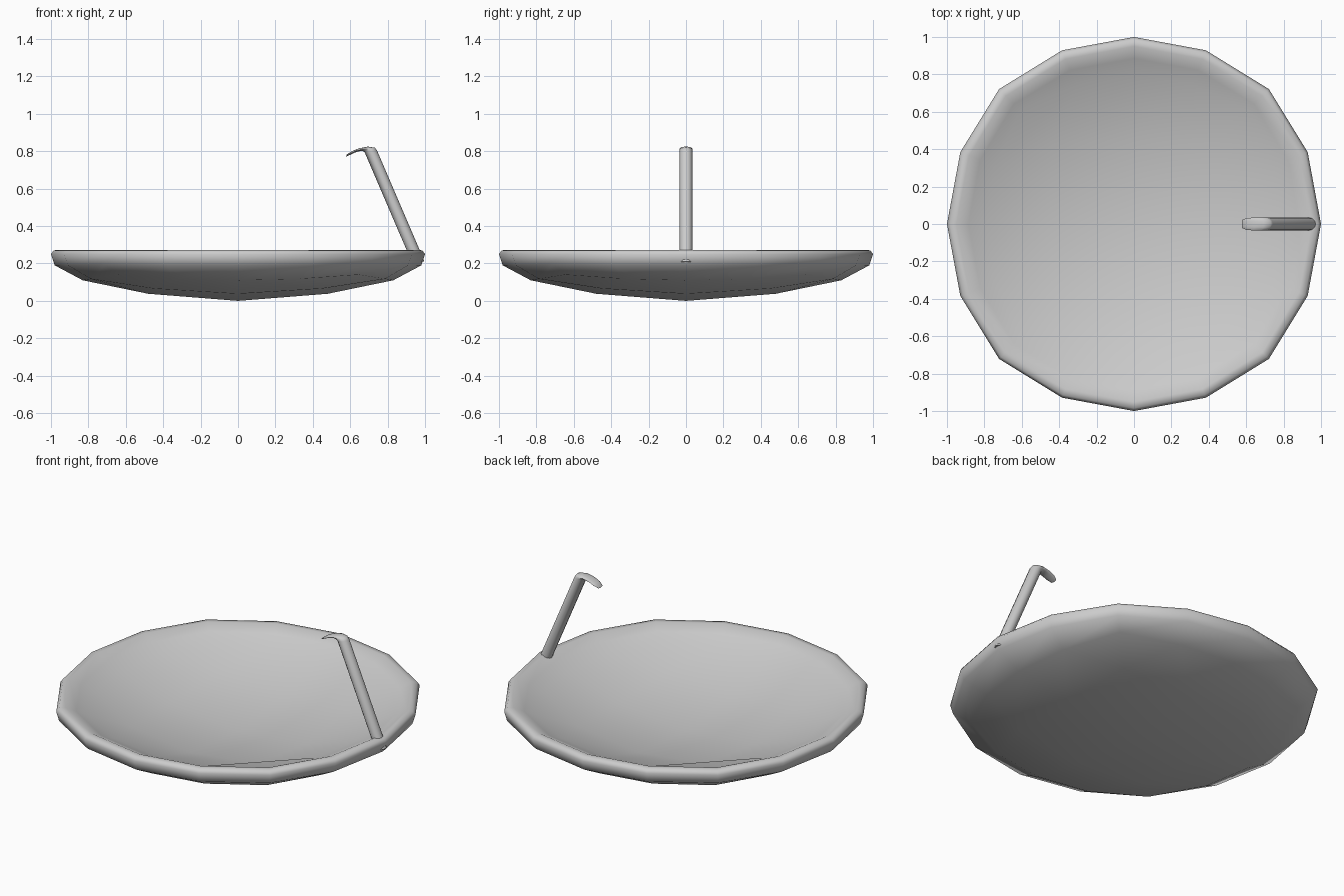
import bpy, bmesh, math

if "Cube" in bpy.data.objects:
    bpy.data.objects.remove(bpy.data.objects["Cube"])

SIDES = 16


def finish(bm, name, angle):
    bmesh.ops.recalc_face_normals(bm, faces=bm.faces[:])
    mesh = bpy.data.meshes.new(name)
    bm.to_mesh(mesh)
    bm.free()
    obj = bpy.data.objects.new(name, mesh)
    bpy.context.collection.objects.link(obj)
    bpy.ops.object.select_all(action='DESELECT')
    obj.select_set(True)
    bpy.context.view_layer.objects.active = obj
    bpy.ops.object.shade_smooth_by_angle(angle=math.radians(angle))


def bridge(bm, a, b):
    n = len(a)
    for i in range(n):
        j = (i + 1) % n
        bm.faces.new((a[i], a[j], b[j], b[i]))


def bowl_ring(bm, r, z, bulge, lift):
    """Ring slightly squared: pushed out and up at the diagonals."""
    ring = []
    for i in range(SIDES):
        t = 2 * math.pi * i / SIDES
        s = math.sin(2 * t) ** 4
        rr = r * (1 + bulge * s)
        ring.append(bm.verts.new((rr * math.cos(t), rr * math.sin(t), z + lift * s)))
    return ring


def grid_cap(bm, ring, r, z, corner_r, corner_z, pole_z):
    """Fill a 16-sided ring with a curved 4 x 4 grid."""
    grid = {(0, 0): bm.verts.new((0, 0, pole_z))}
    for i, v in enumerate(ring):
        t = 2 * math.pi * i / SIDES
        m = max(abs(math.cos(t)), abs(math.sin(t)))
        grid[round(2 * math.cos(t) / m), round(2 * math.sin(t) / m)] = v
    for x in (-1, 0, 1):
        for y in (-1, 0, 1):
            if x and y:
                grid[x, y] = bm.verts.new((x * corner_r, y * corner_r, corner_z))
            elif x or y:
                grid[x, y] = bm.verts.new((x * r, y * r, z))
    for x in range(-2, 2):
        for y in range(-2, 2):
            bm.faces.new((grid[x, y], grid[x + 1, y],
                          grid[x + 1, y + 1], grid[x, y + 1]))


# Shallow bowl: underside, rounded rim, then the dished inside
profile = [(0.83, 0.11, 0.10, 0.03), (0.98, 0.19, 0.025, 0.005),
           (1.0, 0.25, 0.02, 0), (0.985, 0.27, 0.02, 0),
           (0.95, 0.273, 0.02, 0), (0.885, 0.243, 0.025, 0),
           (0.79, 0.20, 0.09, 0.025)]
bm = bmesh.new()
rings = [bowl_ring(bm, *p) for p in profile]
for a, b in zip(rings, rings[1:]):
    bridge(bm, a, b)
grid_cap(bm, rings[0], 0.48, 0.038, 0.45, 0.066, 0.0)
grid_cap(bm, rings[-1], 0.46, 0.095, 0.43, 0.13, 0.05)
finish(bm, "bowl", 80)

# Leaning handle with a flattened, hooked tip:
# each section is (inner x, inner z, outer x, outer z, half width)
sections = [(0.93, 0.205, 0.996, 0.210, 0.033),
            (0.90, 0.275, 0.97, 0.275, 0.034),
            (0.677, 0.795, 0.743, 0.805, 0.034),
            (0.668, 0.800, 0.732, 0.819, 0.034),
            (0.652, 0.801, 0.695, 0.825, 0.034),
            (0.625, 0.793, 0.645, 0.815, 0.034),
            (0.598, 0.780, 0.606, 0.799, 0.032),
            (0.577, 0.771, 0.582, 0.783, 0.022)]
N = 12
bm = bmesh.new()
rings = []
for x0, z0, x1, z1, w in sections:
    ring = []
    for i in range(N):
        t = 2 * math.pi * i / N
        k = (1 + math.cos(t)) / 2
        ring.append(bm.verts.new((x0 + (x1 - x0) * k, w * math.sin(t),
                                  z0 + (z1 - z0) * k)))
    rings.append(ring)
for a, b in zip(rings, rings[1:]):
    bridge(bm, a, b)
bm.faces.new(rings[0])
bm.faces.new(rings[-1])
finish(bm, "handle", 60)
